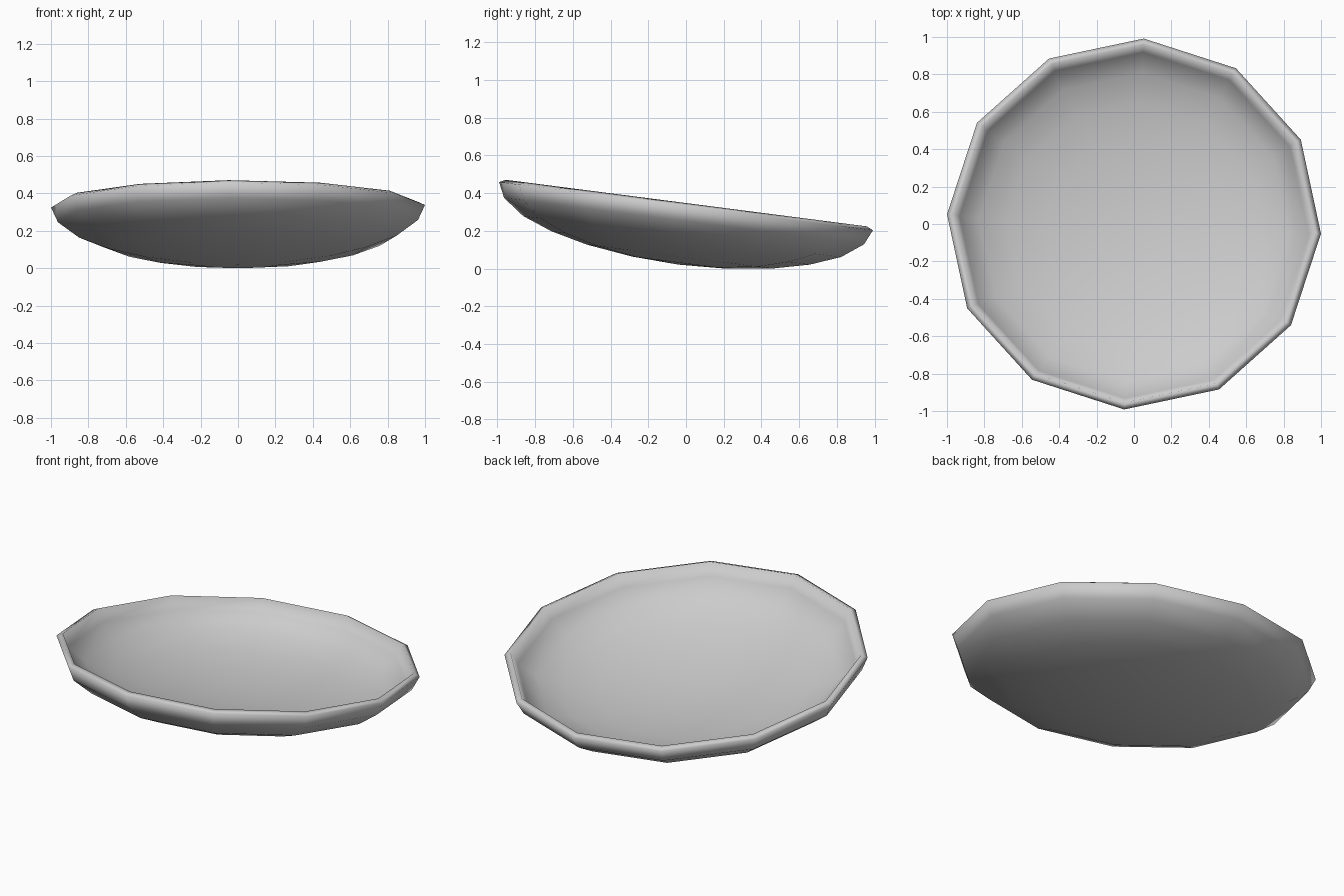
import bpy, bmesh
from math import cos, sin, radians, tau
from mathutils import Matrix, Vector

if "Cube" in bpy.data.objects:
    bpy.data.objects.remove(bpy.data.objects["Cube"])

SIDES = 12
# outer profile of the dish (radius, height), rim to centre
PROFILE = [(1.001, 0.0), (0.964, -0.08), (0.851, -0.163), (0.691, -0.224),
           (0.496, -0.27), (0.25, -0.302)]
BOTTOM = -0.313

bm = bmesh.new()
rings = []
for r, z in PROFILE:
    rings.append([bm.verts.new((r * cos(tau * i / SIDES - radians(3)),
                                r * sin(tau * i / SIDES - radians(3)), z))
                  for i in range(SIDES)])
pole = bm.verts.new((0, 0, BOTTOM))

# walls between rings, then the fan at the bottom
for a, b in zip(rings, rings[1:]):
    for i in range(SIDES):
        j = (i + 1) % SIDES
        bm.faces.new((a[i], b[i], b[j], a[j]))
for i in range(SIDES):
    bm.faces.new((rings[-1][i], pole, rings[-1][(i + 1) % SIDES]))

# tilt the dish towards the back and stand it on the ground
bm.transform(Matrix.Rotation(radians(-7.35), 4, 'X'))
ys = [v.co.y for v in bm.verts]
zs = [v.co.z for v in bm.verts]
bm.transform(Matrix.Translation(Vector((0, -(min(ys) + max(ys)) / 2, -min(zs)))))

# outward normals: the lowest face must point down
bm.normal_update()
if pole.normal.z > 0:
    bmesh.ops.reverse_faces(bm, faces=bm.faces[:])
for f in bm.faces:
    f.smooth = True

mesh = bpy.data.meshes.new("dish")
bm.to_mesh(mesh)
bm.free()
dish = bpy.data.objects.new("dish", mesh)
bpy.context.collection.objects.link(dish)

# wall thickness, grown inwards
solid = dish.modifiers.new("thickness", 'SOLIDIFY')
solid.thickness = 0.038
solid.offset = -1
